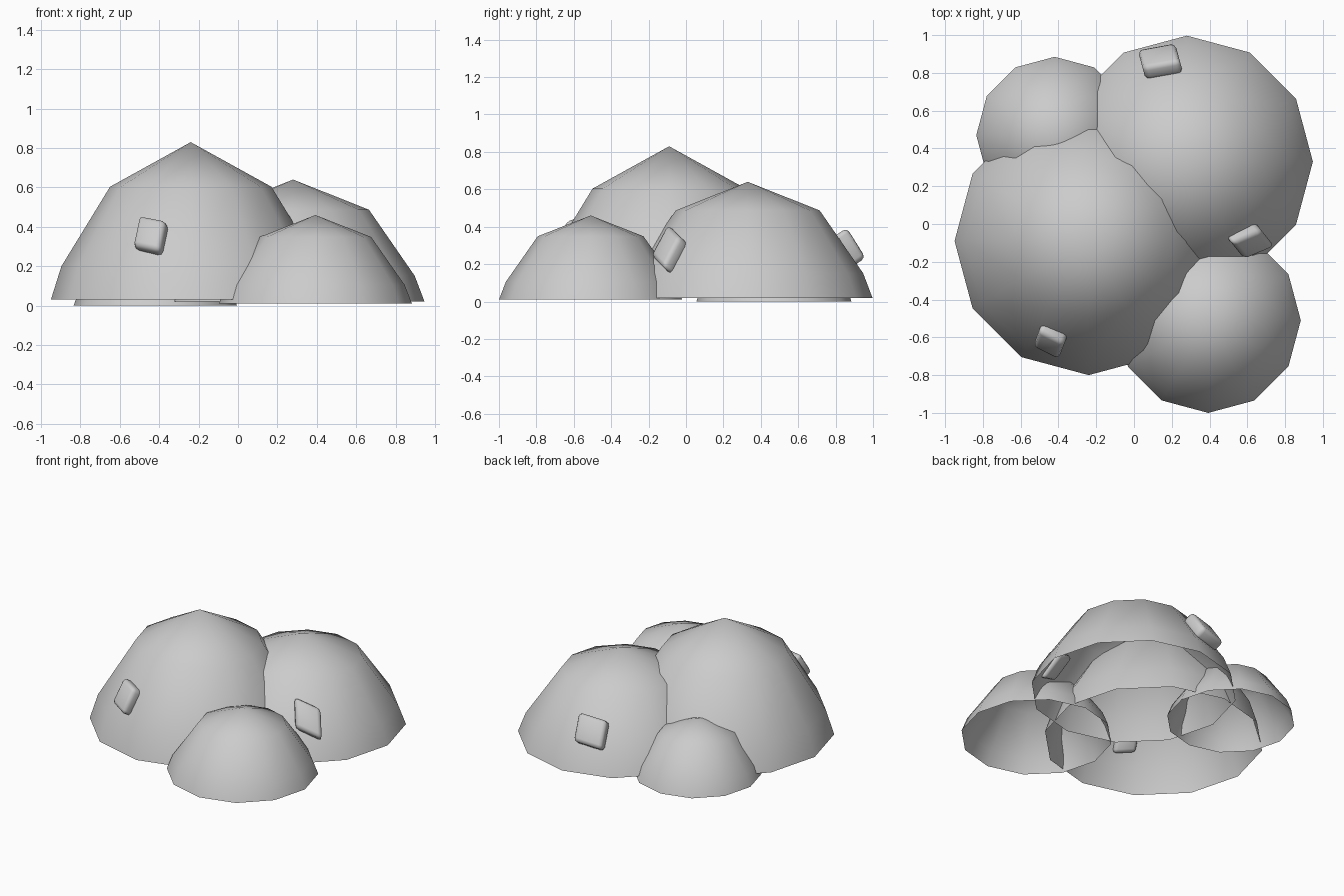
import bpy, bmesh
from math import sin, cos, pi, radians
from mathutils import Matrix, Vector

if "Cube" in bpy.data.objects:
    bpy.data.objects.remove(bpy.data.objects["Cube"])

SIDES = 12


def finish(bm, name):
    bmesh.ops.recalc_face_normals(bm, faces=bm.faces)
    for f in bm.faces:
        f.smooth = True
    me = bpy.data.meshes.new(name)
    bm.to_mesh(me)
    bm.free()
    ob = bpy.data.objects.new(name, me)
    bpy.context.collection.objects.link(ob)
    return ob


def dome(name, x, y, base, radius, top, shoulder=0.753):
    """Open-bottomed 12-sided shell: rim, two rings and an apex."""
    h = top - base
    bm = bmesh.new()
    rings = []
    for r, z in ((1, 0), (0.925, 0.212), (0.577, shoulder)):
        rings.append([bm.verts.new((x + radius * r * cos(2 * pi * i / SIDES),
                                    y + radius * r * sin(2 * pi * i / SIDES),
                                    base + h * z)) for i in range(SIDES)])
    apex = bm.verts.new((x, y, top))
    for i in range(SIDES):
        j = (i + 1) % SIDES
        for a, b in zip(rings, rings[1:]):
            bm.faces.new((a[i], a[j], b[j], b[i]))
        bm.faces.new((rings[-1][i], rings[-1][j], apex))
    return finish(bm, name)


def chip(name, centre, azimuth, tilt, size, shear):
    """Rounded slab lying on a dome, facing outward."""
    az, el = radians(azimuth), radians(tilt)
    n = Vector((cos(az) * cos(el), sin(az) * cos(el), sin(el)))
    side = Vector((-sin(az), cos(az), 0))
    up = n.cross(side)
    rot = Matrix((side, up, n)).transposed().to_4x4()
    bm = bmesh.new()
    bmesh.ops.create_cube(bm, size=1)
    for v in bm.verts:
        v.co = Vector(v.co[i] * size[i] for i in range(3))
        v.co.y += shear * v.co.x
    bmesh.ops.bevel(bm, geom=bm.edges[:], offset=0.025, segments=2,
                    profile=0.5, affect='EDGES')
    bmesh.ops.transform(bm, matrix=Matrix.Translation(centre) @ rot, verts=bm.verts)
    return finish(bm, name)


# Overlapping mound shells
dome("large_mound", -0.24, -0.09, 0.03, 0.71, 0.83, 0.717)
dome("back_right_mound", 0.28, 0.33, 0.02, 0.667, 0.64)
dome("front_right_mound", 0.393, -0.51, 0.01, 0.49, 0.46)
dome("back_left_mound", -0.42, 0.47, 0.0, 0.415, 0.38)

# Small rounded chips set into the surfaces
chip("front_chip", (-0.44, -0.61, 0.35), -111, 31, (0.15, 0.18, 0.09), -0.2)
chip("right_chip", (0.61, -0.085, 0.275), -51, 35, (0.165, 0.20, 0.09), -0.5)
chip("back_chip", (0.14, 0.86, 0.28), 105, 33, (0.20, 0.19, 0.09), -0.15)
